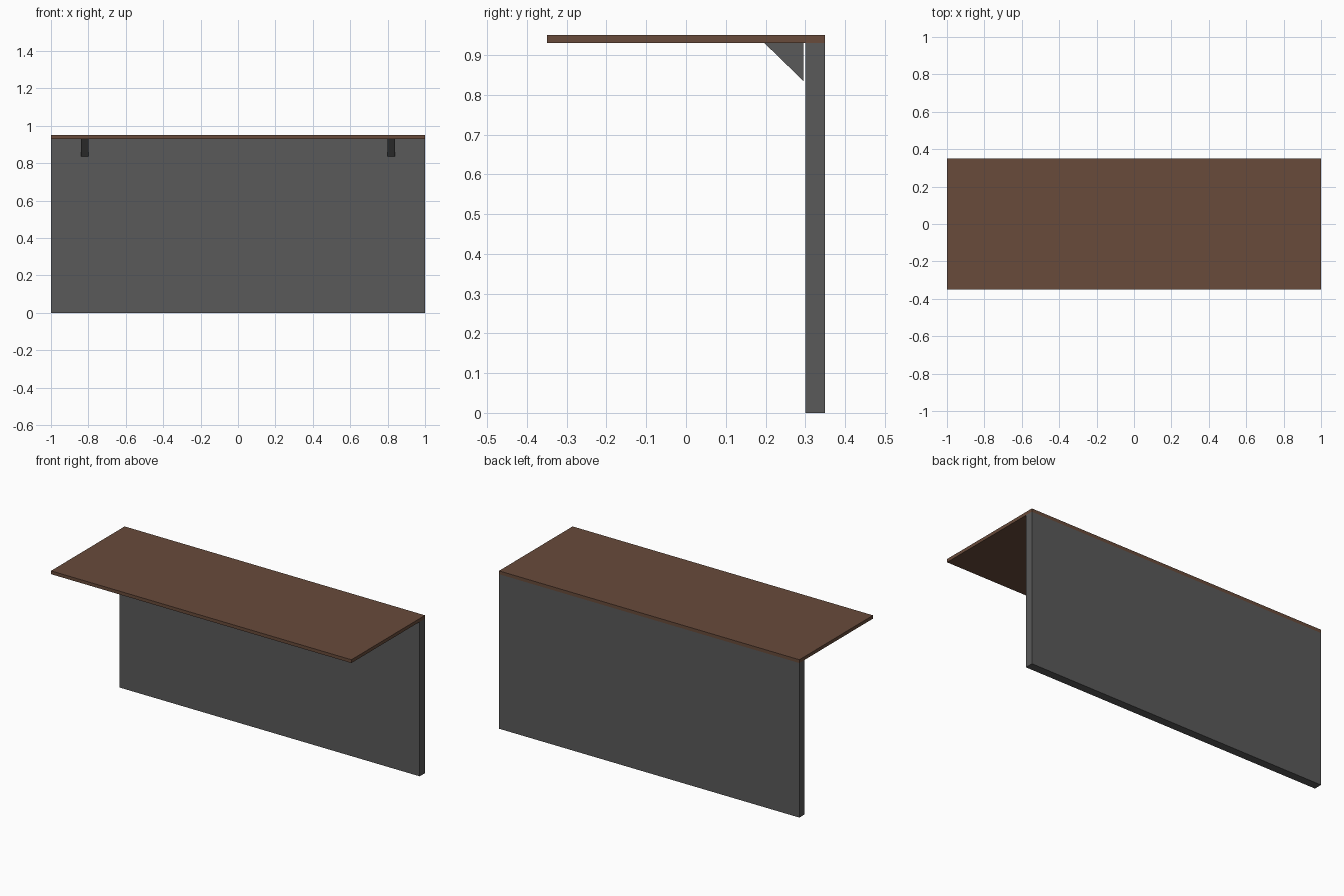
import bpy

if "Cube" in bpy.data.objects:
    bpy.data.objects.remove(bpy.data.objects["Cube"])


def material(name, rgb):
    m = bpy.data.materials.new(name)
    m.diffuse_color = (*rgb, 1.0)
    m.use_nodes = True
    m.node_tree.nodes["Principled BSDF"].inputs["Base Color"].default_value = m.diffuse_color
    return m


wood = material("brown wood", (0.138, 0.070, 0.043))
grey = material("dark grey", (0.100, 0.100, 0.100))


def prism(name, profile, x0, x1, mat):
    """Extrude a (y, z) profile, counter-clockwise seen from +x, along x."""
    n = len(profile)
    verts = [(x, y, z) for x in (x0, x1) for y, z in profile]
    faces = [tuple(reversed(range(n))), tuple(range(n, 2 * n))]
    faces += [(i, (i + 1) % n, (i + 1) % n + n, i + n) for i in range(n)]
    mesh = bpy.data.meshes.new(name)
    mesh.from_pydata(verts, [], faces)
    mesh.materials.append(mat)
    obj = bpy.data.objects.new(name, mesh)
    bpy.context.collection.objects.link(obj)
    return obj


def rect(y0, y1, z0, z1):
    return [(y0, z0), (y1, z0), (y1, z1), (y0, z1)]


# Counter top and back panel
prism("counter_top", rect(-0.35, 0.35, 0.93, 0.95), -1, 1, wood)
prism("back_panel", rect(0.30, 0.35, 0.0, 0.93), -1, 1, grey)

# Triangular support brackets under the top, just clear of the panel
bracket = [(0.295, 0.835), (0.295, 0.93), (0.197, 0.93)]
for side, x in (("left", -0.82), ("right", 0.82)):
    prism(side + "_bracket", bracket, x - 0.02, x + 0.02, grey)
